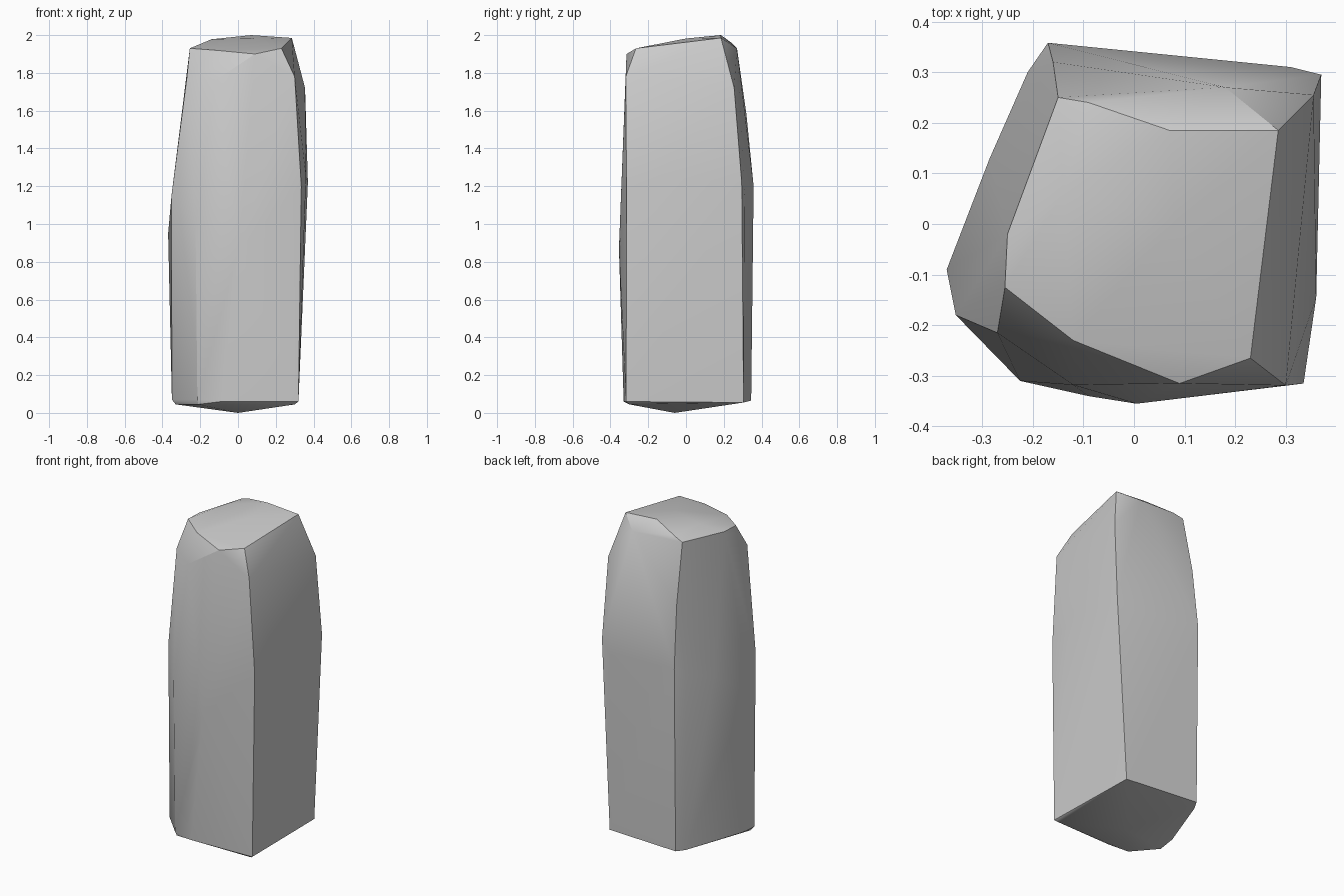
import bpy, bmesh, math

# Uneven rings of stone corners, from the worn base to the crown
base = [(0, -.06, 0), (-.33, -.16, .045), (-.21, -.30, .045), (.30, -.30, .045),
        (-.35, -.17, .07), (-.34, -.07, .07), (-.26, .12, .06), (-.20, .29, .06),
        (-.17, .345, .065), (.31, .305, .055), (.32, -.317, .06),
        (-.215, -.31, .07), (-.09, -.33, .06)]
waist = [(-.37, -.09, .95), (-.352, -.18, 1.15), (-.225, -.31, 1.0), (-.09, -.34, .9),
         (.005, -.355, .87), (.335, -.315, 1.2), (.37, .295, 1.22), (.31, .31, 1.15),
         (-.17, .358, 1.2), (-.21, .30, 1.15), (-.285, .13, 1.1)]
shoulder = [(-.27, -.215, 1.78), (-.12, -.318, 1.76), (.30, -.319, 1.78),
            (.355, .255, 1.72), (.36, -.145, 1.25), (-.10, .315, 1.6), (-.16, .32, 1.58)]
crown = [(-.15, .25, 1.94), (-.09, .24, 1.96), (.18, .27, 1.93), (.285, .185, 1.985),
         (.23, -.265, 1.93), (.09, -.315, 1.90), (-.12, -.23, 1.92), (-.255, -.125, 1.93),
         (-.25, -.02, 1.93), (-.14, .06, 1.978), (.07, .185, 2.0), (.08, 0, 1.982)]

# Wrap the corners in a single faceted stone
bm = bmesh.new()
for p in base + waist + shoulder + crown:
    bm.verts.new(p)
bmesh.ops.convex_hull(bm, input=bm.verts)
loose = [v for v in bm.verts if not v.link_faces]
bmesh.ops.delete(bm, geom=loose, context='VERTS')
bmesh.ops.recalc_face_normals(bm, faces=bm.faces)
mesh = bpy.data.meshes.new("standing_stone")
bm.to_mesh(mesh)
bm.free()
stone = bpy.data.objects.new("standing_stone", mesh)
bpy.context.collection.objects.link(stone)

# Soft faces with crisp broken edges
bpy.context.view_layer.objects.active = stone
stone.select_set(True)
bpy.ops.object.shade_smooth_by_angle(angle=math.radians(30))
